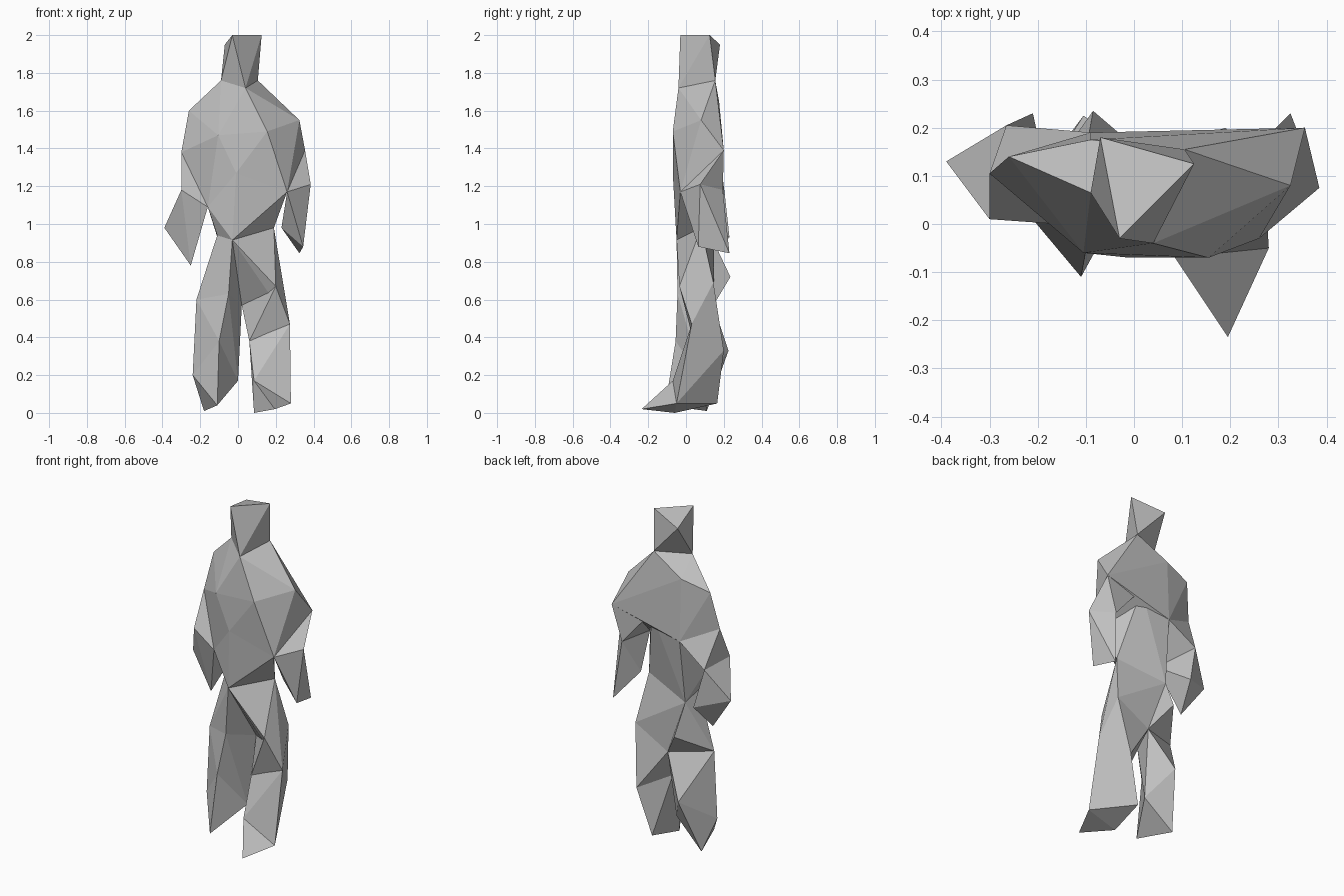
import bpy
import bmesh

default_cube = bpy.data.objects.get("Cube")
if default_cube:
    bpy.data.objects.remove(default_cube, do_unlink=True)

# One plain grey for the whole figure
GREY = (0.53, 0.53, 0.53, 1)
material = bpy.data.materials.new("plain grey")
material.use_nodes = True
material.diffuse_color = GREY
material.node_tree.nodes["Principled BSDF"].inputs["Base Color"].default_value = GREY

# Body landmarks, shared wherever two parts meet
head_marks = {
    "crown_front": (-.03, -.03, 2),
    "crown_left": (.125, .125, 2),
    "crown_back": (-.07, .18, 1.95),
    "neck_front": (.04, -.04, 1.72),
    "neck_right": (-.09, .065, 1.76),
    "neck_back": (.105, .155, 1.76),
}
torso_marks = {
    "shoulder_left": (.325, .08, 1.55),
    "shoulder_right": (-.26, .14, 1.6),
    "chest_left": (.155, -.07, 1.49),
    "chest_right": (-.105, -.06, 1.47),
    "breastbone": (-.01, -.07, 1.27),
    "side_right": (-.3, .105, 1.38),
    "upper_back": (-.09, .175, 1.65),
    "spine": (.1, .185, 1.4),
    "lower_back": (-.09, .19, 1.28),
    "armpit_left": (.26, -.03, 1.17),
    "armpit_right": (-.16, 0, 1.09),
    "waist_front": (-.03, -.05, .915),
    "waist_left": (.19, .08, .98),
    "waist_right": (-.11, .03, .94),
    "waist_back": (-.1, .15, .9),
    "crotch": (.02, .145, .57),
}
arm_marks = {
    "upper_arm_left": (.355, .2, 1.39),
    "elbow_left": (.385, .075, 1.21),
    "elbow_back_left": (.29, .195, 1.18),
    "wrist_left": (.23, .1, .98),
    "knuckle_left": (.345, .065, .88),
    "fingers_left": (.325, .23, .845),
    "elbow_right": (-.3, .01, 1.18),
    "elbow_back_right": (-.265, .205, 1.16),
    "knuckle_right": (-.39, .13, .98),
    "fingers_right": (-.25, .1, .78),
    "thumb_right": (-.21, .23, .93),
}
leg_marks = {
    "knee_front_left": (.2, -.035, .67),
    "knee_outer_left": (.275, .03, .47),
    "thigh_back_left": (.235, .145, .69),
    "shin_top_left": (.06, .04, .38),
    "calf_left": (.19, .2, .33),
    "shin_outer_left": (.255, 0, .28),
    "ankle_left": (.085, -.07, .17),
    "toe_left": (.195, -.235, .02),
    "foot_outer_left": (.28, -.05, .05),
    "foot_inner_left": (.085, -.06, 0),
    "heel_left": (.11, .165, .05),
    "thigh_front_right": (-.05, -.045, .63),
    "thigh_outer_right": (-.22, .045, .6),
    "thigh_back_right": (-.085, .235, .72),
    "shin_front_right": (-.1, -.055, .38),
    "calf_right": (-.105, .225, .33),
    "ankle_outer_right": (-.24, .045, .2),
    "ankle_inner_right": (0, .09, .17),
    "toe_right": (-.11, -.11, .04),
    "heel_right": (-.18, .11, .01),
}
marks = {**head_marks, **torso_marks, **arm_marks, **leg_marks}


def faceted_part(name, landmark_names):
    """Flat-faced solid wrapped tightly around the named landmarks."""
    bm = bmesh.new()
    for landmark in landmark_names.split():
        bm.verts.new(marks[landmark])
    bmesh.ops.convex_hull(bm, input=bm.verts)
    loose = [v for v in bm.verts if not v.link_faces]
    bmesh.ops.delete(bm, geom=loose, context="VERTS")
    bmesh.ops.recalc_face_normals(bm, faces=bm.faces)
    mesh = bpy.data.meshes.new(name)
    bm.to_mesh(mesh)
    bm.free()
    mesh.materials.append(material)
    part = bpy.data.objects.new(name, mesh)
    bpy.context.collection.objects.link(part)


# Head and trunk
faceted_part("head", " ".join(head_marks))
faceted_part("chest", "neck_front neck_right neck_back shoulder_left shoulder_right "
             "chest_left chest_right breastbone side_right upper_back spine "
             "lower_back armpit_left armpit_right upper_arm_left")
faceted_part("abdomen", "breastbone armpit_left armpit_right spine lower_back "
             "waist_front waist_left waist_right waist_back")

# Arms
faceted_part("left_upper_arm", "upper_arm_left spine armpit_left "
             "elbow_left elbow_back_left")
faceted_part("left_forearm", "armpit_left elbow_left elbow_back_left "
             "wrist_left knuckle_left fingers_left")
faceted_part("right_upper_arm", "side_right lower_back armpit_right "
             "elbow_right elbow_back_right")
faceted_part("right_forearm", "elbow_right elbow_back_right armpit_right "
             "knuckle_right fingers_right thumb_right")

# Left leg
faceted_part("left_thigh", "waist_front waist_left waist_back crotch "
             "knee_front_left thigh_back_left knee_outer_left")
faceted_part("left_knee", "knee_front_left crotch thigh_back_left "
             "knee_outer_left shin_top_left calf_left")
faceted_part("left_shin", "knee_outer_left shin_top_left thigh_back_left calf_left "
             "shin_outer_left ankle_left foot_outer_left foot_inner_left heel_left")
faceted_part("left_foot", "ankle_left toe_left foot_outer_left foot_inner_left")

# Right leg
faceted_part("right_thigh", "waist_front waist_right waist_back thigh_front_right "
             "thigh_outer_right crotch thigh_back_right")
faceted_part("right_shin", "thigh_front_right thigh_outer_right crotch "
             "shin_front_right calf_right ankle_outer_right ankle_inner_right")
faceted_part("right_foot", "shin_front_right calf_right ankle_outer_right "
             "ankle_inner_right toe_right heel_right")
